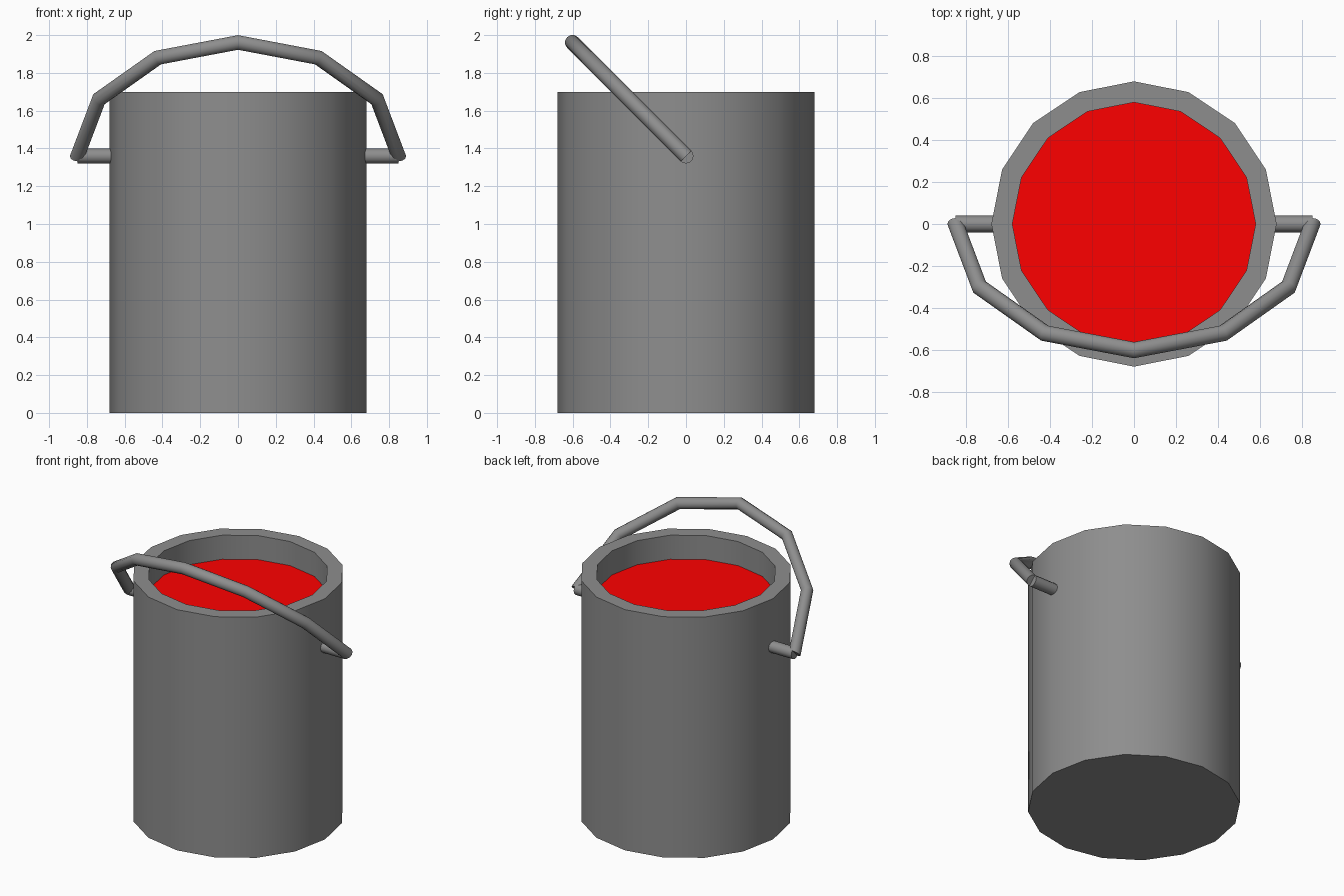
import bpy, bmesh
from math import cos, sin, pi, radians
from mathutils import Matrix, Vector

if "Cube" in bpy.data.objects:
    bpy.data.objects.remove(bpy.data.objects["Cube"])

SIDES, TUBE_R, PIVOT_Z, BAIL_R = 16, 0.04, 1.36, 0.85


def material(name, colour):
    mat = bpy.data.materials.new(name)
    mat.diffuse_color = (*colour, 1)
    mat.use_nodes = True
    mat.node_tree.nodes["Principled BSDF"].inputs["Base Color"].default_value = mat.diffuse_color
    return mat


metal = material("dark_metal", (0.27, 0.27, 0.27))
red = material("red_paint", (1, 0, 0))


def skin(name, rings, mat=metal, angle=35):
    """Bridge equal-length rings of points into a closed, capped solid."""
    bm = bmesh.new()
    loops = [[bm.verts.new(p) for p in ring] for ring in rings]
    n = len(loops[0])
    for a, b in zip(loops, loops[1:]):
        for i in range(n):
            j = (i + 1) % n
            bm.faces.new((a[i], a[j], b[j], b[i]))
    bm.faces.new(loops[0])
    bm.faces.new(loops[-1])
    bmesh.ops.recalc_face_normals(bm, faces=bm.faces)
    mesh = bpy.data.meshes.new(name)
    bm.to_mesh(mesh)
    bm.free()
    mesh.materials.append(mat)
    obj = bpy.data.objects.new(name, mesh)
    bpy.context.collection.objects.link(obj)
    bpy.ops.object.select_all(action='DESELECT')
    obj.select_set(True)
    bpy.context.view_layer.objects.active = obj
    bpy.ops.object.shade_smooth_by_angle(angle=radians(angle))
    return obj


def circle(r, z):
    return [Vector((r * cos(2 * pi * i / SIDES), r * sin(2 * pi * i / SIDES), z))
            for i in range(SIDES)]


# Bucket: outer wall, rim, inner wall and floor
skin("bucket", [circle(r, z) for r, z in
                ((0.68, 0), (0.68, 1.7), (0.58, 1.7), (0.58, 0.1))])

# Paint filling the bucket
skin("paint", [circle(0.58, 0.11), circle(0.58, 1.53)], red)

# Pivot pins on both sides
for side, label in ((-1, "left"), (1, "right")):
    skin(label + "_pin",
         [[Vector((side * x, TUBE_R * cos(2 * pi * i / 12),
                   PIVOT_Z + TUBE_R * sin(2 * pi * i / 12))) for i in range(12)]
          for x in (0.65, 0.85)])

# Carrying handle: half ring of six segments, tilted forward 45 degrees
tilt = Matrix.Translation((0, 0, PIVOT_Z)) @ Matrix.Rotation(radians(45), 4, 'X')
rings = []
for k in range(7):
    a = pi * k / 6
    ring = []
    for i in range(12):
        t = 2 * pi * i / 12
        r = BAIL_R + TUBE_R * cos(t)
        ring.append(tilt @ Vector((r * cos(a), TUBE_R * sin(t), r * sin(a))))
    rings.append(ring)
skin("handle", rings)
